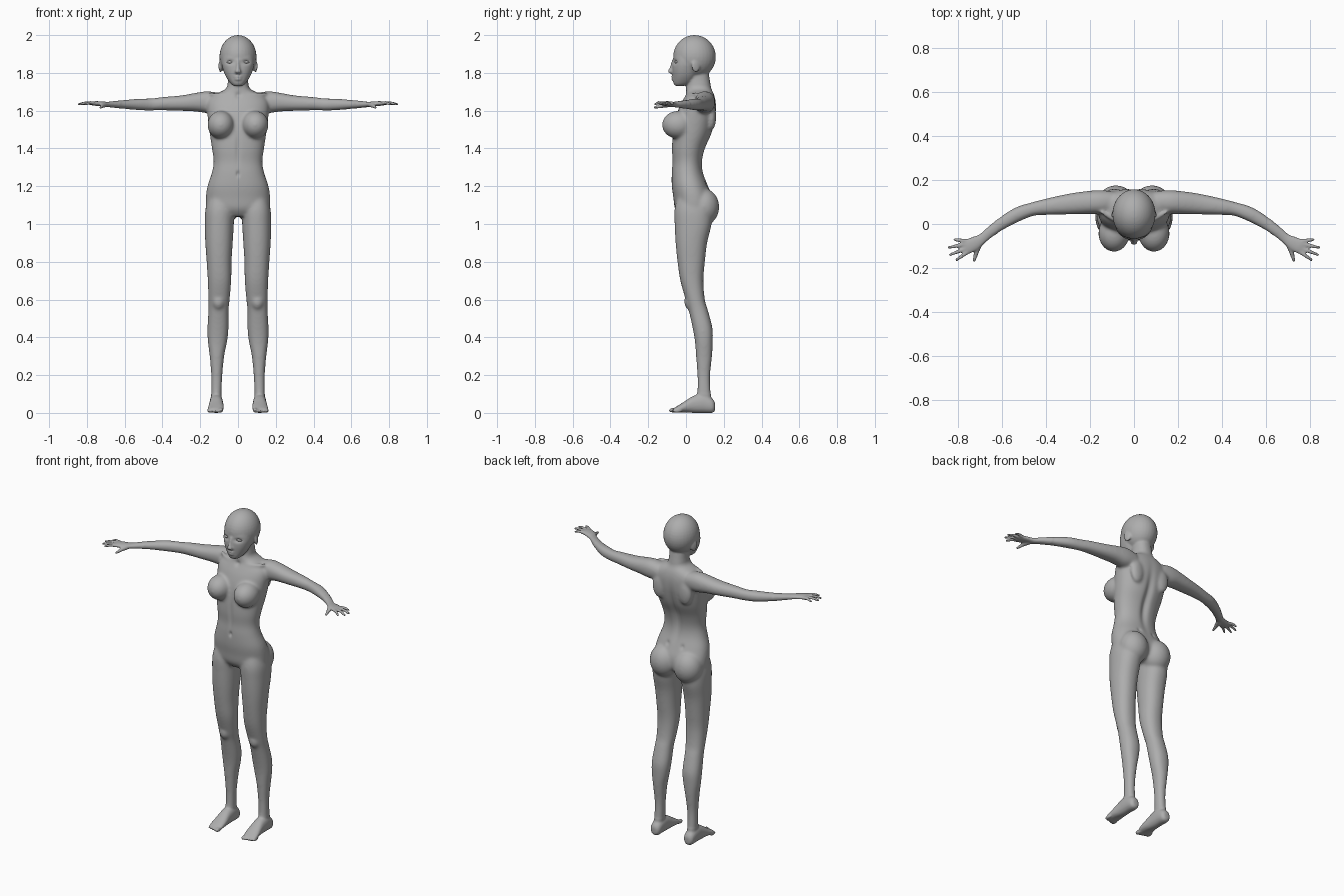
import bpy
import bmesh
import math
from mathutils import Vector, Matrix

cube = bpy.data.objects.get("Cube")
if cube:
    bpy.data.objects.remove(cube, do_unlink=True)

grey = bpy.data.materials.new("plain grey")
grey.use_nodes = True
grey.diffuse_color = (0.42, 0.42, 0.42, 1)
grey.node_tree.nodes["Principled BSDF"].inputs["Base Color"].default_value = (0.42, 0.42, 0.42, 1)

SIDES = (-1, 1)
STEPS = 5
SEGMENTS = 40


def spline(rows):
    """Smoothly interpolate rows of numbers through every row."""
    rows = [Vector(r) for r in rows]
    out = []
    for i in range(len(rows) - 1):
        p, q = rows[i], rows[i + 1]
        before = rows[max(i - 1, 0)]
        after = rows[min(i + 2, len(rows) - 1)]
        for k in range(STEPS):
            t = k / STEPS
            m, n = (q - before) / 2, (after - p) / 2
            out.append(p + m * t + (3 * (q - p) - 2 * m - n) * t ** 2
                       + (2 * (p - q) + m + n) * t ** 3)
    out.append(rows[-1])
    return out


def power(value, exponent=0.9):
    return math.copysign(abs(value) ** exponent, value)


def loft(bm, rows, side=1, upright=False):
    """Skin rounded sections given as x, y, z, half width, half depth."""
    rows = spline(rows)
    rings = []
    for i, (x, y, z, a, b) in enumerate(rows):
        if upright:
            u, v = Vector((1, 0, 0)), Vector((0, 1, 0))
        else:
            ahead = rows[min(i + 1, len(rows) - 1)]
            behind = rows[max(i - 1, 0)]
            along = Vector(ahead[:3]) - Vector(behind[:3])
            v = Vector((0, 0, 1))
            u = along.cross(v).normalized()
        ring = []
        for k in range(SEGMENTS):
            angle = math.tau * k / SEGMENTS
            p = Vector((x, y, z)) + u * a * power(math.cos(angle)) + v * b * power(math.sin(angle))
            ring.append(bm.verts.new((p.x * side, p.y, p.z)))
        rings.append(ring)
    for low, high in zip(rings, rings[1:]):
        for k in range(SEGMENTS):
            n = (k + 1) % SEGMENTS
            bm.faces.new((low[k], low[n], high[n], high[k]))
    bm.faces.new(rings[0][::-1])
    bm.faces.new(rings[-1])


def column(bm, rows, side=1):
    """Vertical loft from rows of z, inner x, outer x, front y, back y."""
    loft(bm, [((l + r) / 2, (f + b) / 2, z, (r - l) / 2, (b - f) / 2)
              for z, l, r, f, b in rows], side, True)


def ball(bm, centre, radii, side=1, tilt=0):
    x, y, z = centre
    place = (Matrix.Translation((x * side, y, z)) @ Matrix.Rotation(tilt * side, 4, "Z")
             @ Matrix.Diagonal((*radii, 1)))
    bmesh.ops.create_uvsphere(bm, u_segments=32, v_segments=20, radius=1, matrix=place)


def finish(name, bm):
    bmesh.ops.recalc_face_normals(bm, faces=bm.faces[:])
    for face in bm.faces:
        face.smooth = True
    mesh = bpy.data.meshes.new(name)
    bm.to_mesh(mesh)
    bm.free()
    mesh.materials.append(grey)
    obj = bpy.data.objects.new(name, mesh)
    bpy.context.collection.objects.link(obj)
    return obj


body = bmesh.new()

# Torso and neck: z, half width, front, back
torso = [(1.04, .12, -.03, .11), (1.08, .165, -.058, .14), (1.14, .17, -.067, .14),
         (1.2, .162, -.075, .118), (1.27, .139, -.076, .092), (1.33, .129, -.072, .087),
         (1.4, .138, -.075, .103), (1.48, .15, -.07, .138), (1.56, .16, -.055, .156),
         (1.62, .165, -.035, .16), (1.66, .155, -.015, .156), (1.69, .115, 0, .147),
         (1.715, .065, 0, .135), (1.75, .054, .008, .128), (1.8, .052, .01, .12)]
column(body, [(z, -w, w, f, b) for z, w, f, b in torso])

# Skull, face and nose
ball(body, (0, .045, 1.885), (.098, .113, .115))
face = [(1.731, .022, -.056, -.015), (1.745, .04, -.066, .03), (1.78, .064, -.07, .06),
        (1.82, .08, -.073, .08), (1.86, .088, -.07, .1), (1.92, .083, -.058, .1)]
column(body, [(z, -w, w, f, b) for z, w, f, b in face])
loft(body, [(0, -.062, 1.87, .009, .012), (0, -.073, 1.83, .009, .013),
            (0, -.078, 1.808, .016, .018), (0, -.072, 1.797, .012, .012)], 1, True)
for height, reach in ((1.779, .022), (1.767, .019)):
    ball(body, (0, -.066, height), (reach, .013, .007))

leg = [(1.16, .03, .15, -.04, .1), (1.08, .02, .172, -.06, .13), (1, .022, .176, -.06, .135),
       (.9, .028, .173, -.055, .112), (.8, .034, .166, -.045, .1), (.7, .036, .16, -.03, .092),
       (.6, .044, .157, -.002, .1), (.54, .05, .157, .015, .117), (.45, .05, .162, .035, .14),
       (.38, .057, .16, .047, .142), (.3, .073, .15, .053, .138), (.2, .083, .142, .06, .128),
       (.12, .086, .142, .06, .13), (.05, .088, .142, .055, .138)]

foot = [(.115, .154, .033, .016, .02), (.115, .138, .038, .031, .038), (.115, .09, .05, .035, .05),
        (.115, .04, .045, .036, .045), (.116, -.01, .031, .041, .028),
        (.119, -.045, .02, .042, .017), (.12, -.064, .015, .036, .01)]

arm = [(.1, .1, 1.643, .05, .05), (.16, .1, 1.645, .054, .058), (.22, .097, 1.645, .052, .05),
       (.3, .09, 1.64, .047, .041), (.4, .078, 1.637, .037, .035), (.46, .068, 1.633, .031, .032),
       (.52, .048, 1.633, .033, .031), (.58, .016, 1.633, .03, .026), (.65, -.033, 1.633, .024, .018),
       (.69, -.066, 1.633, .023, .014), (.72, -.085, 1.636, .03, .013),
       (.755, -.102, 1.638, .034, .012), (.775, -.109, 1.637, .03, .009)]

# Knuckle and tip of each finger, from the little finger to the index
fingers = [((.765, -.076), (.822, -.071)), ((.772, -.093), (.848, -.108)),
           ((.768, -.113), (.842, -.142)), ((.758, -.129), (.812, -.166))]

for side in SIDES:
    column(body, leg, side)
    loft(body, foot, side)
    loft(body, arm, side)

    # Toes shorten towards the outside
    for toe in range(5):
        size = .013 if toe == 0 else .0095
        ball(body, (.09 + .016 * toe, -.066 + .005 * toe, size + .001), (size * .85, .025, size), side)

    # Fingers taper and droop slightly towards the tip
    for (kx, ky), (tx, ty) in fingers:
        loft(body, [(kx, ky, 1.639, .0085, .0095), ((kx + tx) / 2, (ky + ty) / 2, 1.641, .008, .0085),
                    (tx, ty, 1.632, .006, .006)], side)
    loft(body, [(.7, -.085, 1.631, .014, .012), (.717, -.128, 1.625, .011, .011),
                (.728, -.172, 1.616, .006, .006)], side)

    # Chest, seat, shoulder blade, collar bone, knee and ear
    ball(body, (.091, -.042, 1.525), (.071, .085, .074), side)
    ball(body, (.082, .093, 1.09), (.087, .083, .098), side)
    ball(body, (.09, .135, 1.57), (.045, .025, .075), side)
    loft(body, [(.018, .004, 1.676, .007, .009), (.08, .015, 1.684, .008, .009),
                (.15, .055, 1.69, .008, .009)], side)
    ball(body, (.103, .022, .59), (.034, .032, .045), side)
    ball(body, (.092, .052, 1.836), (.008, .024, .033), side, .35)

# Fuse all the masses into one skin
draft = finish("body draft", body)
remesh = draft.modifiers.new("fuse", "REMESH")
remesh.mode = "VOXEL"
remesh.voxel_size = .006
graph = bpy.context.evaluated_depsgraph_get()
fused = bpy.data.meshes.new_from_object(draft.evaluated_get(graph))
skin = bmesh.new()
skin.from_mesh(fused)
bpy.data.objects.remove(draft, do_unlink=True)
bpy.data.meshes.remove(fused)

# Blend the joints strongly, the fine features lightly
joints = [v for v in skin.verts if abs(v.co.x) < .62 and .1 < v.co.z < 1.73]
for verts, times in ((skin.verts[:], 1), (joints, 12)):
    for _ in range(times):
        bmesh.ops.smooth_vert(skin, verts=verts, factor=.5,
                              use_axis_x=True, use_axis_y=True, use_axis_z=True)

# Soft hollows: x, z, half width, half height, depth
front = [(.042, 1.858, .019, .011, .011), (-.042, 1.858, .019, .011, .011),
         (0, 1.773, .018, .004, .004), (0, 1.265, .008, .014, .01),
         (0, 1.4, .012, .08, .006), (0, 1.68, .014, .014, .008)]
back = [(0, 1.42, .022, .14, .016), (.05, 1.21, .012, .014, .006), (-.05, 1.21, .012, .014, .006)]
for v in skin.verts:
    x, y, z = v.co
    hollows, push = (front, 1) if y < .02 else (back, -1) if y > .06 else ((), 0)
    if abs(x) < .2 and z > 1.1:
        for cx, cz, w, h, depth in hollows:
            v.co.y += push * depth * math.exp(-((x - cx) / w) ** 2 - ((z - cz) / h) ** 2)
finish("body", skin)

# Eyes under heavy lids
eyes = bmesh.new()
for side in SIDES:
    ball(eyes, (.042, -.046, 1.857), (.019, .014, .0085), side, .3)
finish("eyes", eyes)
